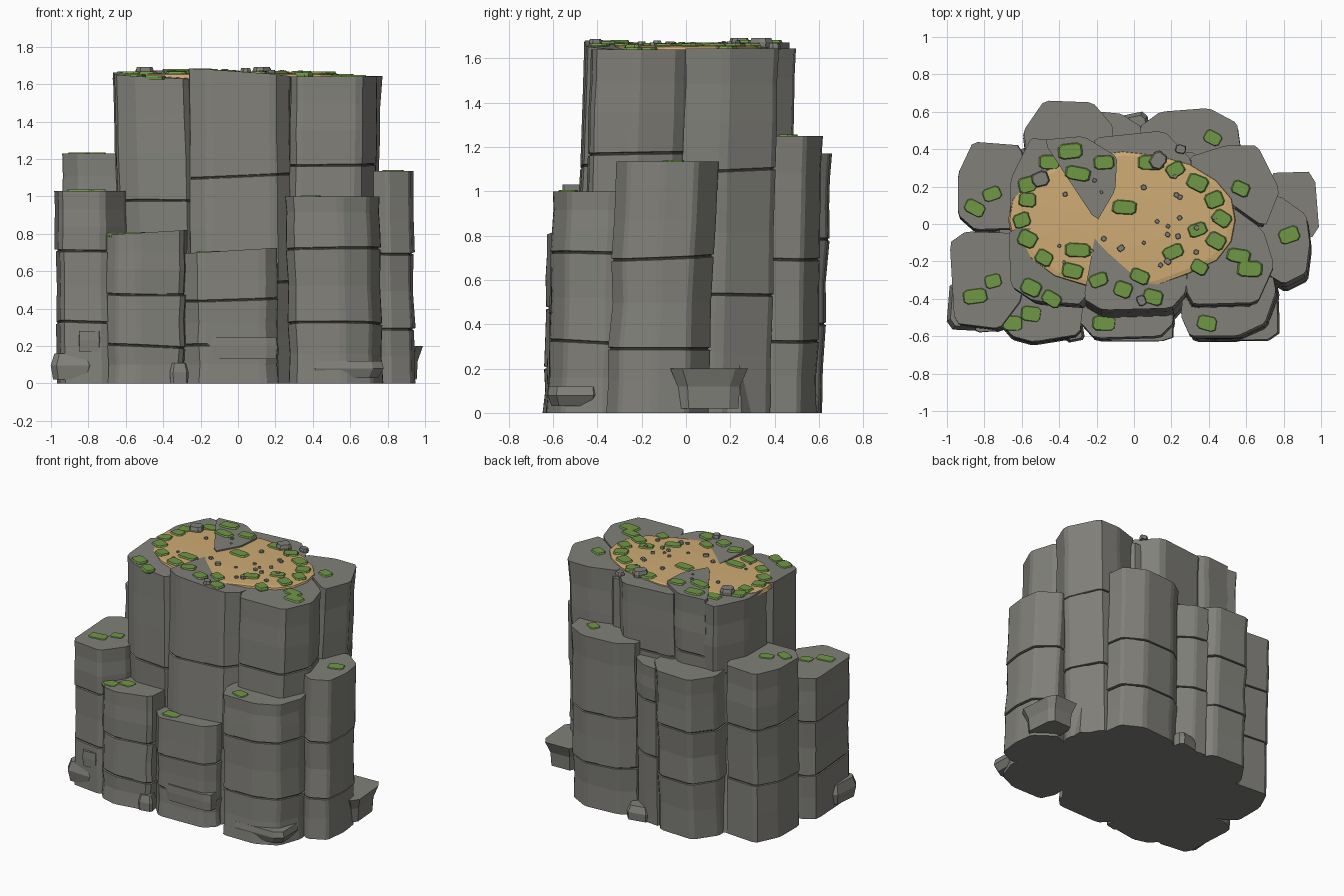
import bpy, bmesh, math, random
from mathutils import Vector
from mathutils.bvhtree import BVHTree

if "Cube" in bpy.data.objects:
    bpy.data.objects.remove(bpy.data.objects["Cube"])

random.seed(7)
R = random.uniform
trees = []


def material(name, rgb):
    m = bpy.data.materials.new(name)
    m.diffuse_color = (*rgb, 1)
    m.use_nodes = True
    m.node_tree.nodes["Principled BSDF"].inputs["Base Color"].default_value = m.diffuse_color
    return m


ROCK = material("grey_rock", (0.22, 0.217, 0.195))
CRACK = material("dark_crack", (0.06, 0.06, 0.054))
SAND = material("sand", (0.62, 0.41, 0.175))
MOSS = material("moss_green", (0.16, 0.31, 0.06))


def loft(name, rings, mats, dark=(), solid=False):
    """Closed flat-faced body through equal-length rings; dark = ring spans using material 1."""
    bm = bmesh.new()
    vs = [[bm.verts.new(p) for p in r] for r in rings]
    n = len(vs[0])
    bm.faces.new(vs[0][::-1])
    bm.faces.new(vs[-1])
    for k in range(len(vs) - 1):
        for i in range(n):
            j = (i + 1) % n
            f = bm.faces.new((vs[k][i], vs[k][j], vs[k + 1][j], vs[k + 1][i]))
            f.material_index = 1 if k in dark else 0
    bmesh.ops.recalc_face_normals(bm, faces=bm.faces)
    if solid:
        trees.append(BVHTree.FromBMesh(bm))
    me = bpy.data.meshes.new(name)
    bm.to_mesh(me)
    bm.free()
    for m in mats:
        me.materials.append(m)
    ob = bpy.data.objects.new(name, me)
    bpy.context.collection.objects.link(ob)
    return ob


def cut_corners(pts, t=0.09):
    out = []
    for i, p in enumerate(pts):
        p = Vector(p)
        for q in (pts[i - 1], pts[(i + 1) % len(pts)]):
            out.append(p.lerp(Vector(q), t))
    return out


def column(name, outline, top, joints=(), tilt=(0, 0), foot=(0, -.03)):
    """Basalt column: stacked blocks parted by thin dark joints; foot = shift of the base."""
    pts = cut_corners(outline)
    c = sum(pts, Vector((0, 0))) / len(pts)

    def ring(z, inset=0.0, slope=(0, 0), off=(0, 0)):
        r = []
        lean = Vector(foot) * (1 - z / top)
        for p in pts:
            d = p - c
            q = c + d * (1 - inset / d.length) + Vector(off) + lean
            r.append((q.x, q.y, z + slope[0] * d.x + slope[1] * d.y))
        return r

    rings, dark = [ring(0)], []
    prev = 0
    for z in sorted(joints):
        s = (R(-.05, .05), R(-.06, .06))
        o = (R(-.005, .005), R(-.005, .005))
        rings.append(ring((prev + z) / 2, R(.0, .01)))
        rings.append(ring(z - .006, 0, s, o))
        rings.append(ring(z - .0035, .01, s, o))
        dark.append(len(rings) - 1)
        rings.append(ring(z + .0035, .01, s, o))
        rings.append(ring(z + .006, .0, s, (-o[0], o[1])))
        prev = z
    rings.append(ring(prev + (top - prev) * .4, R(-.004, .006)))
    rings.append(ring(prev + (top - prev) * .7, R(.0, .008)))
    rings.append(ring(top, 0, tilt))
    return loft(name, rings, (ROCK, CRACK), dark, True)


# Tall columns carrying the plateau
column("tall_front_left", [(-.67, -.02), (-.66, -.33), (-.54, -.41), (-.27, -.43), (-.2, -.03)],
       1.645, (.5, .97), (-.05, .04), (.05, -.04))
column("tall_front_middle", [(-.2, -.02), (-.27, -.4), (-.17, -.46), (.2, -.45), (.28, -.36), (.28, .0)],
       1.657, (.55, 1.11), (-.07, -.054), (.01, -.07))
column("tall_front_right", [(.29, -.03), (.28, -.36), (.32, -.43), (.66, -.42), (.75, -.22), (.69, -.03), (.32, .24)],
       1.64, (.6, 1.17), (0, 0), (-.02, -.05))
column("tall_back_right", [(.32, .25), (.7, -.02), (.78, .18), (.66, .42), (.49, .42), (.3, .36)],
       1.645, (.53, 1.1), (0, 0), (-.06, -.04))
column("tall_back_middle", [(-.12, .0), (.3, -.02), (.31, .34), (.16, .5), (-.22, .46), (-.15, .3)], 1.645, (.6, 1.2))
column("tall_back_inner", [(-.2, .01), (-.1, .18), (-.09, .36), (-.27, .47), (-.49, .45)], 1.672, (.7, 1.25))
column("tall_back_left", [(-.2, .01), (-.46, .45), (-.55, .46), (-.66, .24), (-.66, -.01)],
       1.648, (.65, 1.15), (0, 0), (.04, -.03))

# Lower columns around the foot
column("low_left_front", [(-.985, -.1), (-.96, -.53), (-.72, -.56), (-.6, -.4), (-.6, -.05), (-.9, -.04)],
       1.03, (.32, .71), (0, 0), (.015, -.02))
column("low_left_back", [(-.94, .05), (-.94, .27), (-.86, .44), (-.6, .42), (-.58, -.02), (-.85, -.03)],
       1.23, (.4, .82), (0, 0), (.01, -.02))
column("low_back_left", [(-.59, .5), (-.48, .66), (-.22, .65), (-.11, .52), (-.12, .36), (-.57, .34)],
       1.17, (.4, .78), (0, 0), (0, -.045))
column("low_back_middle", [(-.18, .6), (-.07, .59), (.04, .52), (.06, .36), (-.2, .36)], 1.15, (.5, .9))
column("low_back_right", [(.03, .52), (.14, .6), (.4, .62), (.55, .54), (.57, .4), (.48, .28), (.05, .33)],
       1.25, (.33, .7))
column("low_right", [(.68, .12), (.78, .15), (.92, .05), (.94, -.1), (.92, -.26), (.8, -.32), (.65, -.23)],
       1.135, (.29, .7), (0, 0), (.01, -.045))
column("low_front_right", [(.25, -.49), (.3, -.6), (.55, -.6), (.7, -.53), (.76, -.36), (.73, -.22), (.27, -.3)],
       1.0, (.32, .72), (0, 0), (.02, -.03))
column("low_front_middle", [(-.31, -.5), (-.21, -.61), (.14, -.6), (.21, -.53), (.2, -.33), (-.3, -.33)],
       .71, (.2, .45), (.06, 0), (.01, -.02))
column("low_front_left", [(-.735, -.5), (-.65, -.6), (-.54, -.63), (-.29, -.59), (-.26, -.33), (-.7, -.33)],
       .805, (.2, .48), (.06, 0), (0, -.02))

# Inner fill behind the crevices
fill = [(-.8, -.4), (.68, -.4), (.7, .25), (.4, .48), (-.4, .5), (-.8, .3)]
loft("inner_fill", [[(x, y, 0) for x, y in fill], [(x * .9, y * .9, .65) for x, y in fill]], (ROCK,))
loft("upper_fill", [[(x * .78, y * .8, z) for x, y in fill] for z in (.5, 1.6)], (ROCK,))

# Sand plateau, gently domed
sand = [(math.cos(a * math.tau / 20) * R(.98, 1.02), math.sin(a * math.tau / 20) * R(.97, 1.03)) for a in range(20)]
loft("sand_plateau", [[(-.06 + x * .615 * s, .02 + y * .365 * s, z) for x, y in sand]
                      for s, z in ((1.0, 1.625), (.985, 1.652), (.93, 1.657), (.4, 1.662))], (SAND,), (), True)


def ground(x, y):
    hits = [t.ray_cast(Vector((x, y, 3)), Vector((0, 0, -1)))[0] for t in trees]
    return max([h.z for h in hits if h], default=0)


def lump(name, mat, x, y, z0, size, rot=0, sides=8, bottom=.95, top=.72, power=.6):
    """Chamfered boxy lump (moss pad, pebble or fallen block)."""
    w, d, h = size
    base = []
    for i in range(sides):
        a = math.tau * (i + .5) / sides
        u, v = [math.copysign(abs(t) ** power, t) for t in (math.cos(a), math.sin(a))]
        k = R(.94, 1.04)
        base.append((u * w / 2 * k, v * d / 2 * k))
    cr, sr = math.cos(rot), math.sin(rot)
    rings = [[(x + (u * cr - v * sr) * s, y + (u * sr + v * cr) * s, z0 + h * t) for u, v in base]
             for s, t in ((bottom, 0), (1, .55), (top, 1))]
    return loft(name, rings, (mat,))


# Moss pads: plateau first, then the ledges (sunk deeper)
pads = [(-.34, .39), (-.45, .33), (-.3, .27), (-.16, .33), (.09, .33), (.22, .29), (.34, .22), (.43, .13),
        (.47, .03), (.34, -.03), (.44, -.09), (.21, -.15), (.35, -.23), (.56, -.17), (.62, -.24), (.57, .19),
        (-.05, .09), (-.3, -.14), (-.48, -.18), (-.33, -.25), (-.55, -.34), (-.44, -.4), (-.19, -.3),
        (-.06, -.35), (.03, -.28), (.1, -.39), (-.6, .02), (-.57, -.08), (-.57, .13), (-.57, .21),
        (.42, .46), (.83, -.06), (.39, -.53), (-.16, -.53), (-.65, -.53), (-.55, -.48), (-.85, -.385),
        (-.755, -.305), (-.85, .085), (-.76, .16)]
for i, (x, y) in enumerate(pads):
    big = i in (0, 2, 4, 13, 14, 16, 17, 33, 36)
    lump(f"moss_pad_{i + 1}", MOSS, x, y, ground(x, y) - (.012 if i < 30 else .016),
         (R(.13, .15) if big else R(.095, .12), R(.075, .09), .022), R(-.6, .6) * (.3 if big else 1),
         8, .98, .88, .5)

# Stones on the plateau
for i, (x, y, s) in enumerate([(-.5, .24, .1), (.13, .34, .1), (.25, .4, .06), (.04, -.41, .06), (.18, -.2, .04),
                               (-.07, -.13, .04)]):
    lump(f"plateau_stone_{i + 1}", ROCK, x, y, ground(x, y) - .008, (s, s * .85, s * .3 + .014), R(0, 3), 7, .95, .85)
for i in range(24):
    a, r = R(0, math.tau), math.sqrt(R(0.02, .75))
    x, y, s = -.06 + .6 * r * math.cos(a), .02 + .35 * r * math.sin(a), R(.017, .032)
    lump(f"pebble_{i + 1}", ROCK, x, y, ground(x, y) - .004, (s, s, s * .6), R(0, 3), 6, .95, .8)

# Fallen blocks around the foot: x, y, z, size, turn, bottom and top scale
for i, (x, y, z, size, rot, lo, hi) in enumerate([
        (.85, .1, .02, (.22, .29, .18), .05, .95, 1.25), (.02, -.56, .13, (.4, .14, .115), 0, .97, .97),
        (.57, -.5, .03, (.45, .26, .09), 0, .85, .95), (-.32, -.58, 0, (.11, .1, .11), .2, .95, .75),
        (-.79, -.53, .17, (.13, .1, .11), .1, .95, .95), (-.87, -.44, .02, (.25, .27, .14), -.1, .9, .85),
        (0, .5, 0, (.18, .18, .1), .2, .95, .8)]):
    lump(f"fallen_block_{i + 1}", ROCK, x, y, z, size, rot, 8, lo, hi, .4)
